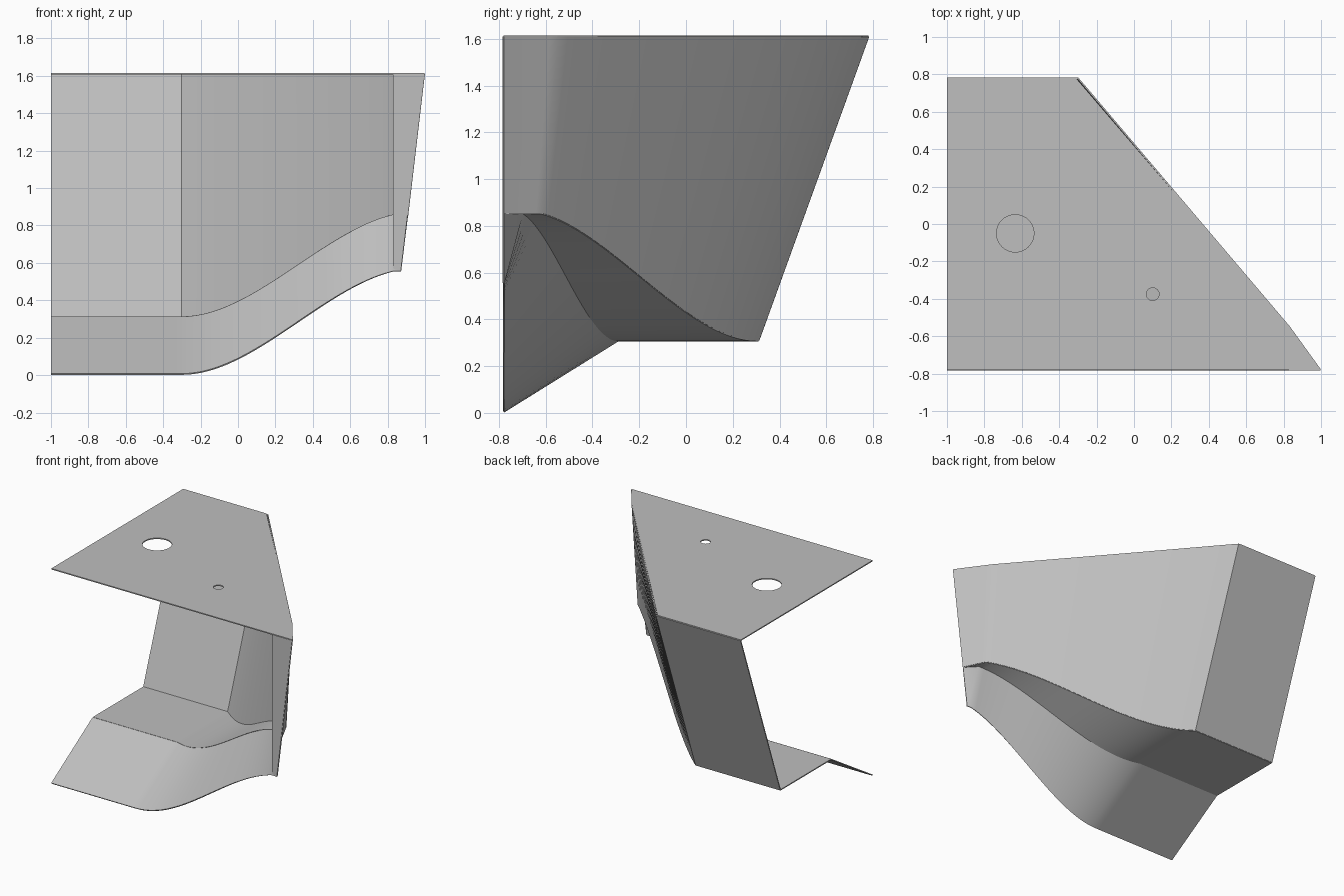
import bpy, bmesh, math
from mathutils import Vector

cube = bpy.data.objects.get("Cube")
if cube:
    bpy.data.objects.remove(cube, do_unlink=True)

SHEET = 0.008
TOP_Z = 1.61
FRONT_Y = -0.78
BEND_X, END_X = -0.30, 0.83

metal = bpy.data.materials.new("sheet grey")
metal.use_nodes = True
grey = (0.52, 0.52, 0.52, 1)
metal.diffuse_color = grey
metal.node_tree.nodes["Principled BSDF"].inputs["Base Color"].default_value = grey


def finish(name, bm, smooth=True):
    """Turn a surface into a thin sheet-metal part."""
    bmesh.ops.remove_doubles(bm, verts=bm.verts, dist=0.0005)
    bmesh.ops.recalc_face_normals(bm, faces=bm.faces)
    mesh = bpy.data.meshes.new(name)
    bm.to_mesh(mesh)
    bm.free()
    mesh.materials.append(metal)
    obj = bpy.data.objects.new(name, mesh)
    bpy.context.collection.objects.link(obj)
    mod = obj.modifiers.new("thickness", 'SOLIDIFY')
    mod.thickness = SHEET
    mod.offset = 0
    bpy.ops.object.select_all(action='DESELECT')
    obj.select_set(True)
    bpy.context.view_layer.objects.active = obj
    bpy.ops.object.modifier_apply(modifier=mod.name)
    if smooth:
        bpy.ops.object.shade_smooth_by_angle(angle=math.radians(40))
    return obj


def strip(name, edge_a, edge_b):
    """Ruled surface between two edges with matching points."""
    bm = bmesh.new()
    a = [bm.verts.new(p) for p in edge_a]
    b = [bm.verts.new(p) for p in edge_b]
    for i in range(len(a) - 1):
        bm.faces.new((a[i], a[i + 1], b[i + 1], b[i]))
    return finish(name, bm)


def rise(x):
    """Rising S-curve shared by floor and apron, 0 to 1."""
    def s(t):
        return t * t * (3 - 2 * t)
    t = max(0, (min(x, END_X) - BEND_X) / 1.25)
    return s(t) / s((END_X - BEND_X) / 1.25)


def along(x, start, end):
    t = min(1, max(0, (x - BEND_X) / (END_X - BEND_X)))
    return start + (end - start) * t


# Stations along the width, tight around both bends
N = 32
xs = [-1, BEND_X - 0.03]
xs += [BEND_X + (END_X - BEND_X) * i / N for i in range(N + 1)]

floor_back = [Vector((x, along(x, 0.31, -0.62), 0.31 + 0.545 * rise(x))) for x in xs]
floor_front = [Vector((x, along(x, -0.29, -0.70), 0.31 + 0.545 * rise(x))) for x in xs]
apron_low = [Vector((x, FRONT_Y, 0.005 + 0.55 * rise(x))) for x in xs]
wall_top = [Vector((x, along(x, 0.78, -0.55), TOP_Z)) for x in xs]

# Corner where floor, apron and wall meet the front plane
corner = Vector((0.907, FRONT_Y, 0.855))
floor_back.append(corner)
floor_front.append(corner)
apron_low.append(Vector((0.87, FRONT_Y, 0.555)))

# Wall continues past its second bend to the front plane
end_top, end_low = wall_top[-1].copy(), floor_back[-2].copy()
tip_top = Vector((0.996, FRONT_Y, TOP_Z))
wall_low = floor_back[:-1]
for t in (0.15, 1):
    wall_top.append(end_top.lerp(tip_top, t))
    wall_low.append(end_low.lerp(corner, t))

strip("back_and_side_wall", wall_top, wall_low)
strip("floor", floor_back, floor_front)
strip("front_apron", floor_front, apron_low)

# Narrow flange on the front plane
strip("front_flange",
      [(END_X, FRONT_Y, TOP_Z), tip_top],
      [(END_X, FRONT_Y, 0.57), (0.87, FRONT_Y, 0.555)])


def loop(bm, points):
    verts = [bm.verts.new(p) for p in points]
    return [bm.edges.new((verts[i - 1], verts[i])) for i in range(len(verts))]


def circle(cx, cy, r, n=40):
    return [(cx + r * math.cos(math.tau * i / n),
             cy + r * math.sin(math.tau * i / n), TOP_Z) for i in range(n)]


# Top plate with two round holes
bm = bmesh.new()
outline = [(-1, 0.78), (BEND_X - 0.01, 0.78), (END_X, -0.55),
           (0.996, FRONT_Y), (-1, FRONT_Y)]
edges = loop(bm, [(x, y, TOP_Z) for x, y in outline])
edges += loop(bm, circle(-0.635, -0.05, 0.1))
edges += loop(bm, circle(0.1, -0.375, 0.034))
bmesh.ops.triangle_fill(bm, edges=edges, use_beauty=True, normal=(0, 0, 1))
finish("top_plate", bm, smooth=False)
